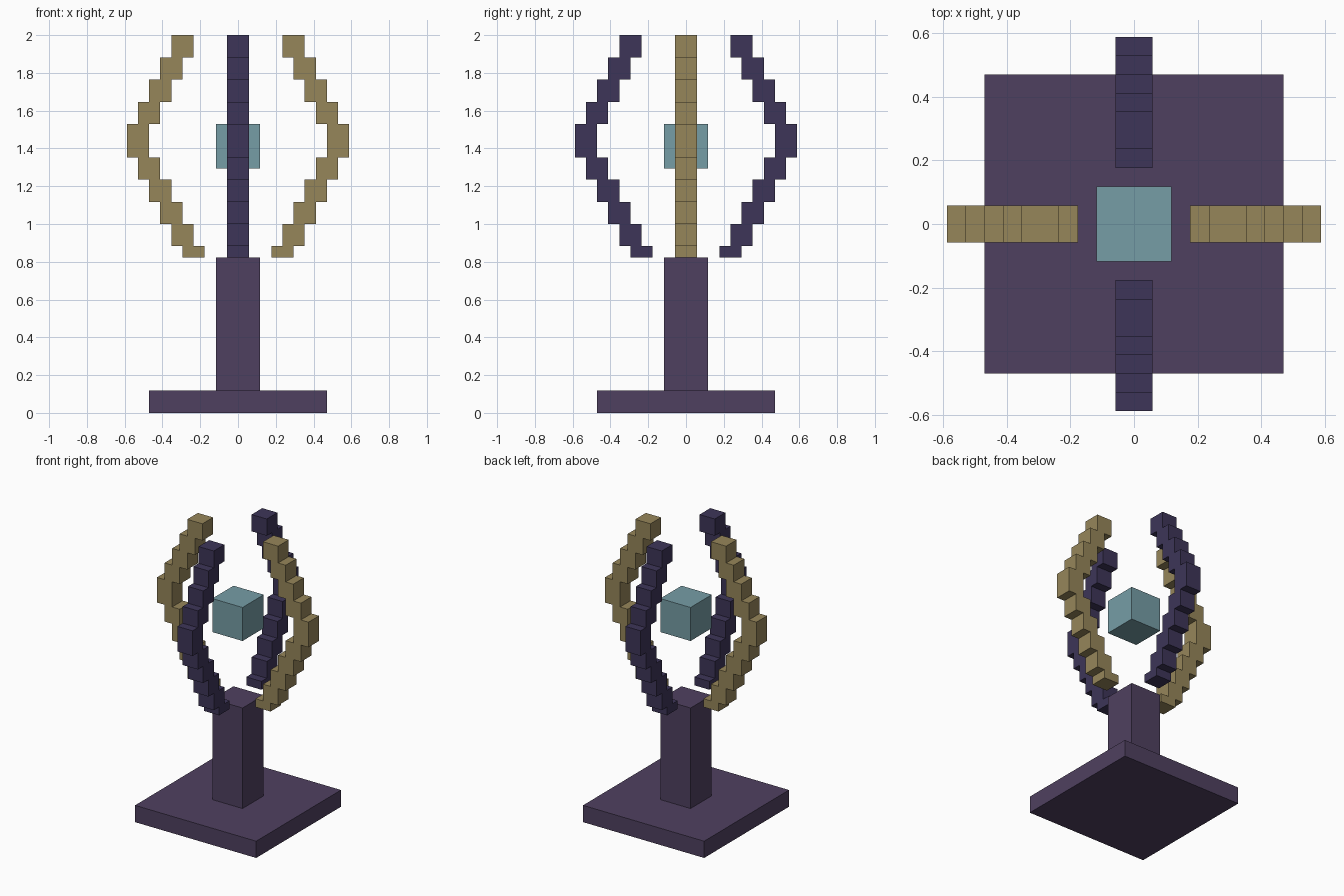
import bpy, bmesh, math
from mathutils import Matrix

if "Cube" in bpy.data.objects:
    bpy.data.objects.remove(bpy.data.objects["Cube"])

U = 2 / 34  # one block unit


def material(name, rgb):
    mat = bpy.data.materials.new(name)
    lin = [(c / 255 / 12.92) if c < 11 else ((c / 255 + 0.055) / 1.055) ** 2.4 for c in rgb]
    mat.diffuse_color = (*lin, 1)
    mat.use_nodes = True
    mat.node_tree.nodes["Principled BSDF"].inputs["Base Color"].default_value = mat.diffuse_color
    return mat


def finish(bm, name, mat):
    bmesh.ops.recalc_face_normals(bm, faces=bm.faces)
    mesh = bpy.data.meshes.new(name)
    bm.to_mesh(mesh)
    bm.free()
    mesh.materials.append(mat)
    bpy.context.collection.objects.link(bpy.data.objects.new(name, mesh))


def block(name, half, z0, z1, mat):
    bm = bmesh.new()
    m = Matrix.Translation((0, 0, (z0 + z1) / 2 * U)) @ Matrix.Diagonal((2 * half * U, 2 * half * U, (z1 - z0) * U, 1))
    bmesh.ops.create_cube(bm, size=1, matrix=m)
    finish(bm, name, mat)


def prong(name, angle, mat):
    # stepped side profile, extruded to two units of thickness
    outer = [(x + 2, z) for x, z0, z1 in STEPS for z in (z0, z1)]
    inner = [(x, z) for x, z0, z1 in STEPS for z in (z0, z1)]
    bm = bmesh.new()
    face = bm.faces.new([bm.verts.new((x * U, -U, z * U)) for x, z in outer + inner[::-1]])
    ext = bmesh.ops.extrude_face_region(bm, geom=[face])
    verts = [v for v in ext["geom"] if isinstance(v, bmesh.types.BMVert)]
    bmesh.ops.translate(bm, verts=verts, vec=(0, 2 * U, 0))
    bm.transform(Matrix.Rotation(angle, 4, 'Z'))
    finish(bm, name, mat)


# inner offset, bottom and top of each prong step
STEPS = [(3, 14, 15), (4, 15, 17), (5, 17, 19), (6, 19, 21), (7, 21, 23),
         (8, 23, 26), (7, 26, 28), (6, 28, 30), (5, 30, 32), (4, 32, 34)]

purple = material("purple", (79, 64, 96))
gold = material("gold", (150, 134, 90))
navy = material("navy", (61, 53, 88))
teal = material("teal", (118, 157, 166))

# stand and floating core
block("base", 8, 0, 2, purple)
block("post", 2, 2, 14, purple)
block("floating_core", 2, 22, 26, teal)

# four prongs around the core
for i, side in enumerate(("right", "back", "left", "front")):
    prong(side + "_prong", i * math.pi / 2, navy if i % 2 else gold)
